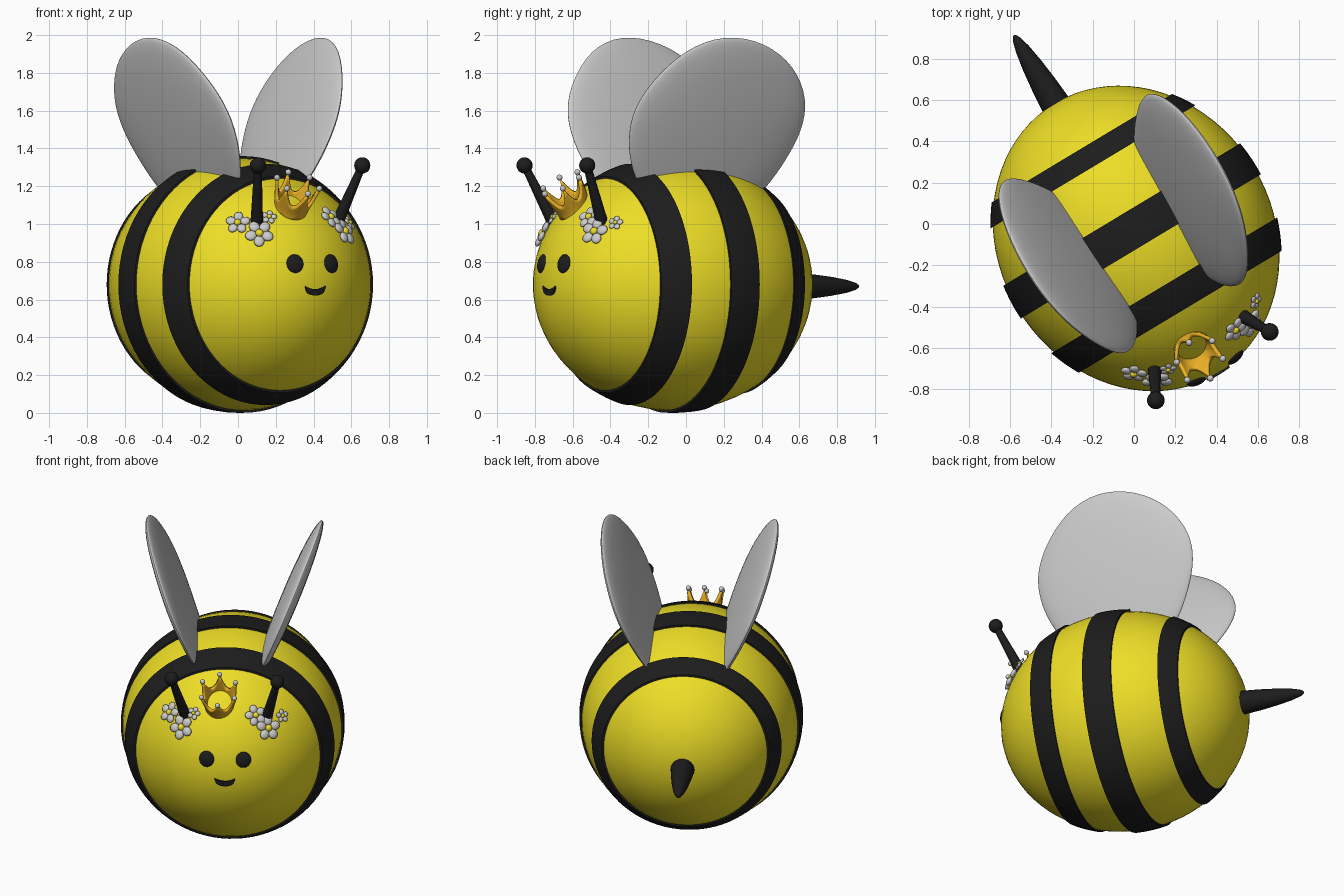
import bpy, bmesh
from math import sin, cos, pi, sqrt, radians
from mathutils import Matrix, Vector

if "Cube" in bpy.data.objects:
    bpy.data.objects.remove(bpy.data.objects["Cube"])

# The bee is modelled facing -y, then turned as a whole
BEE = Matrix.Translation((0.01, -0.07, 0)) @ Matrix.Rotation(radians(31), 4, 'Z')
A, B, ZC = 0.765, 0.668, 0.68      # body half length, half width, centre height


def material(name, rgb):
    m = bpy.data.materials.new(name)
    m.diffuse_color = (*rgb, 1)
    m.use_nodes = True
    m.node_tree.nodes["Principled BSDF"].inputs["Base Color"].default_value = m.diffuse_color
    return m


YELLOW = material("yellow", (0.85, 0.73, 0.02))
BLACK = material("black", (0.012, 0.012, 0.012))
GOLD = material("gold", (0.85, 0.45, 0.02))


def finish(bm, name, mat=None):
    bmesh.ops.remove_doubles(bm, verts=bm.verts, dist=1e-5)
    bmesh.ops.recalc_face_normals(bm, faces=bm.faces)
    me = bpy.data.meshes.new(name)
    bm.to_mesh(me)
    bm.free()
    me.shade_smooth()
    me.set_sharp_from_angle(angle=radians(45))
    if mat:
        me.materials.append(mat)
    ob = bpy.data.objects.new(name, me)
    bpy.context.collection.objects.link(ob)
    ob.matrix_world = BEE
    return ob


def bridge(bm, rings):
    for r0, r1 in zip(rings, rings[1:]):
        n = len(r0)
        for i in range(n):
            j = (i + 1) % n
            bm.faces.new((r0[i], r0[j], r1[j], r1[i]))


def lathe(name, profile, z, mat, n=64):
    """Revolve (y, radius) points around the lengthwise axis."""
    bm = bmesh.new()
    bridge(bm, [[bm.verts.new((r * cos(2 * pi * i / n), y, z + r * sin(2 * pi * i / n)))
                 for i in range(n)] for y, r in profile])
    return finish(bm, name, mat)


def ball(bm, mat4, sx, sy, sz, seg=20):
    bmesh.ops.create_uvsphere(bm, u_segments=seg, v_segments=seg // 2, radius=1,
                              matrix=mat4 @ Matrix.Diagonal((sx, sy, sz, 1)))


def on_body(x, z):
    """Frame on the front body surface with its z axis along the normal."""
    y = -A * sqrt(1 - (x * x + (z - ZC) ** 2) / B ** 2)
    nrm = Vector((x / B ** 2, y / A ** 2, (z - ZC) / B ** 2))
    return Matrix.Translation((x, y, z)) @ nrm.to_track_quat('Z', 'Y').to_matrix().to_4x4()


def radius_at(y):
    return B * sqrt(max(0, 1 - (y / A) ** 2))


# Body and raised stripes
lathe("body", [(-A * cos(pi * i / 40), B * sin(pi * i / 40)) for i in range(41)], ZC, YELLOW, 80)
for name, y0, y1 in (("front_stripe", -0.415, -0.265), ("middle_stripe", -0.045, 0.135),
                     ("rear_stripe", 0.405, 0.51)):
    ys = [y0 + (y1 - y0) * i / 8 for i in range(9)]
    prof = [(y0, radius_at(y0) - 0.02)] + [(y, radius_at(y) + 0.012) for y in ys]
    lathe(name, prof + [(y1, radius_at(y1) - 0.02)], ZC, BLACK, 80)

# Stinger
lathe("stinger", [(0.6, 0), (0.6, 0.078), (0.75, 0.073), (0.87, 0.063), (0.98, 0.05), (1.07, 0.035),
                  (1.125, 0.02), (1.145, 0.009), (1.15, 0)], 0.67, BLACK, 24)

# Wings: lens-shaped leaf from an outline of (y, z) points
OUTLINE = [(-.46, 1.5), (-.45, 1.62), (-.38, 1.76), (-.22, 1.93), (0, 2.01), (.25, 1.97),
           (.46, 1.84), (.575, 1.66), (.58, 1.5), (.52, 1.34), (.43, 1.18), (.28, 1.02),
           (.05, .97), (-.2, 1.05), (-.35, 1.21), (-.43, 1.36)]
for side, name in ((-1, "left_wing"), (1, "right_wing")):
    bm = bmesh.new()
    rings = []
    for k in range(13):
        a = pi * k / 12
        s, off = sin(a), 0.05 * cos(a)
        ring = []
        for y, z in OUTLINE:
            yy, zz = 0.05 + (y - 0.05) * s, 1.5 + (z - 1.5) * s
            x = 0.22 + 0.39 * (zz - 1.2) + 0.07 * yy
            ring.append(bm.verts.new((side * (x + off), yy, zz - 0.39 * off)))
        rings.append(ring)
    bridge(bm, rings)
    wing = finish(bm, name)
    wing.modifiers.new("smooth", 'SUBSURF').levels = 2
    wing.modifiers["smooth"].render_levels = 2

# Eyes and antennae
for side, name in ((-1, "left"), (1, "right")):
    bm = bmesh.new()
    ball(bm, on_body(side * 0.112 + 0.005, 0.79), 0.047, 0.05, 0.018, 28)
    finish(bm, name + "_eye", BLACK)

    bm = bmesh.new()
    p, q = Vector((side * 0.245, -0.58, 0.99)), Vector((side * 0.322, -0.722, 1.31))
    d = q - p
    turn = d.to_track_quat('Z', 'Y').to_matrix().to_4x4()
    bmesh.ops.create_cone(bm, cap_ends=True, segments=20, radius1=0.034, radius2=0.02,
                          depth=d.length, matrix=Matrix.Translation((p + q) / 2) @ turn)
    ball(bm, Matrix.Translation(q), 0.043, 0.043, 0.043)
    finish(bm, name + "_antenna", BLACK)

# Smiling mouth: crescent strip hugging the body
bm = bmesh.new()
rows = []
for i in range(17):
    t = -1 + i / 8
    x = 0.062 * t
    top, low = 0.655 + 0.016 * t * t, 0.652 - 0.03 * sqrt(1 - t ** 4) + 0.014 * t * t
    row = []
    for z, lift in ((low, -0.01), (low, 0.009), (top, 0.009), (top, -0.01)):
        row.append(bm.verts.new(on_body(x + 0.005, z) @ Vector((0, 0, lift))))
    rows.append(row)
bridge(bm, rows)
bm.faces.new(rows[0])
bm.faces.new(rows[-1])
finish(bm, "mouth", BLACK)

# Flowers at the antenna roots: (x, z, radius, spin)
for n, (x, z, r, spin) in enumerate(((-.34, 1.0, .066, .3), (-.262, .945, .077, .9),
                                     (-.19, 1.03, .042, .1), (.18, 1.03, .066, .5),
                                     (.257, .955, .077, .2), (.335, 1.0, .042, .2))):
    base = on_body(x, z)
    bm = bmesh.new()
    for k in range(5):
        ball(bm, base @ Matrix.Rotation(spin + 2 * pi * k / 5, 4, 'Z')
             @ Matrix.Translation((0.6 * r, 0, 0.012)), 0.41 * r, 0.37 * r, 0.2 * r, 14)
    finish(bm, f"flower_petals_{n + 1}")
    bm = bmesh.new()
    ball(bm, base @ Matrix.Translation((0, 0, 0.018)), 0.28 * r, 0.28 * r, 0.22 * r, 14)
    finish(bm, f"flower_centre_{n + 1}", YELLOW)

# Crown: flared band with six curved points, pearls on the tips
frame = (Matrix.Translation((-0.04, -0.59, 1.085))
         @ Vector((0, -0.5, 0.87)).to_track_quat('Z', 'Y').to_matrix().to_4x4())
bm = bmesh.new()
N, rings = 72, []
for k in range(6):
    ring = []
    for i in range(N):
        tip = abs(((i / N * 6) % 1) - 0.5) * 2
        h = -0.03 + (0.085 + 0.09 * tip ** 2.2) * k / 5
        r = 0.08 + 0.25 * max(h, 0) ** 1.0
        a = 2 * pi * i / N + pi / 6
        ring.append(bm.verts.new(frame @ Vector((r * cos(a), r * sin(a), h))))
    rings.append(ring)
bridge(bm, rings)
crown = finish(bm, "crown", GOLD)
sol = crown.modifiers.new("thickness", 'SOLIDIFY')
sol.thickness, sol.offset = 0.018, 0

bm = bmesh.new()
for k in range(6):
    a = pi / 6 + k * pi / 3
    ball(bm, frame @ Matrix.Translation((0.116 * cos(a), 0.116 * sin(a), 0.152)),
         0.016, 0.016, 0.016, 14)
finish(bm, "crown_pearls")
